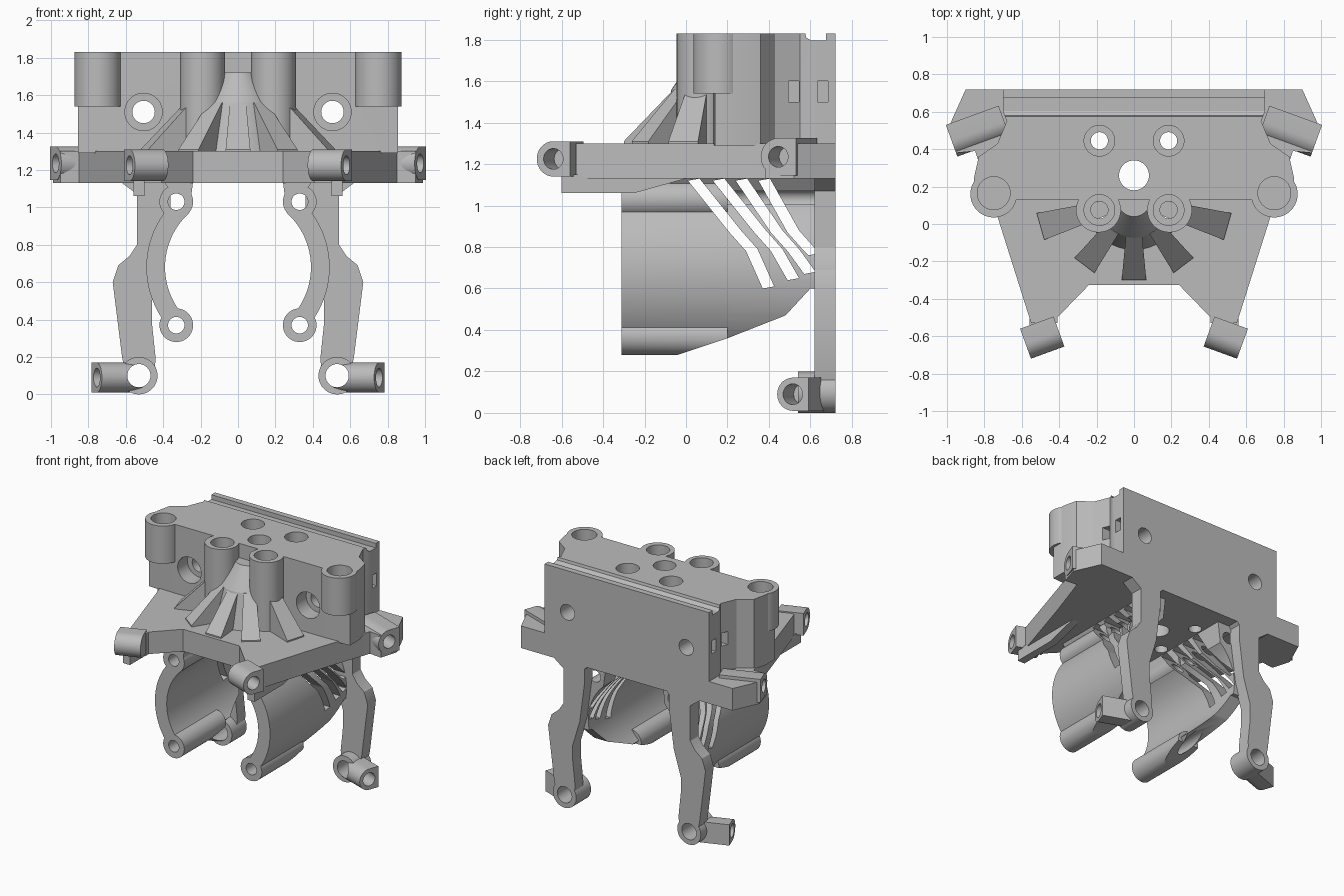
import bpy, bmesh
from math import sin, cos, radians, pi
from mathutils import Vector, Matrix

if "Cube" in bpy.data.objects:
    bpy.data.objects.remove(bpy.data.objects["Cube"])

grey = bpy.data.materials.new("plain grey")
grey.use_nodes = True
COLOUR = (0.5, 0.5, 0.5, 1)
grey.diffuse_color = COLOUR
for node in grey.node_tree.nodes:
    if node.type == "BSDF_PRINCIPLED":
        node.inputs["Base Color"].default_value = COLOUR
parts = []


def finish(name, bm, cutter=False):
    bmesh.ops.recalc_face_normals(bm, faces=bm.faces)
    mesh = bpy.data.meshes.new(name)
    bm.to_mesh(mesh)
    bm.free()
    mesh.materials.append(grey)
    obj = bpy.data.objects.new(name, mesh)
    bpy.context.scene.collection.objects.link(obj)
    obj.hide_render = cutter
    if not cutter:
        parts.append(obj)
    return obj


def prism(name, pts, axis, lo, hi, cutter=False):
    """Extrude a 2D outline along an axis."""
    place = {"x": lambda u, v, w: (w, u, v),
             "y": lambda u, v, w: (u, w, v),
             "z": lambda u, v, w: (u, v, w)}[axis]
    bm = bmesh.new()
    a = [bm.verts.new(place(u, v, lo)) for u, v in pts]
    b = [bm.verts.new(place(u, v, hi)) for u, v in pts]
    bm.faces.new(a)
    bm.faces.new(b)
    n = len(pts)
    for i in range(n):
        j = (i + 1) % n
        bm.faces.new((a[i], a[j], b[j], b[i]))
    return finish(name, bm, cutter)


def rod(name, p0, p1, r, r2=None, cutter=False):
    """Round bar or cone between two points."""
    p0, p1 = Vector(p0), Vector(p1)
    d = p1 - p0
    bm = bmesh.new()
    turn = d.to_track_quat("Z", "Y").to_matrix().to_4x4()
    bmesh.ops.create_cone(bm, cap_ends=True, segments=40, radius1=r,
                          radius2=r if r2 is None else r2, depth=d.length,
                          matrix=Matrix.Translation((p0 + p1) / 2) @ turn)
    return finish(name, bm, cutter)


def hole(p0, p1, r):
    return rod("hole_cutter", p0, p1, r, cutter=True)


def box_cut(x, y, z):
    pts = [(x[0], y[0]), (x[1], y[0]), (x[1], y[1]), (x[0], y[1])]
    return prism("box_cutter", pts, "z", *z, cutter=True)


def cut(objs, cutters):
    for obj in objs:
        for c in cutters:
            mod = obj.modifiers.new("cut", "BOOLEAN")
            mod.operation, mod.solver, mod.object = "DIFFERENCE", "EXACT", c
            with bpy.context.temp_override(object=obj, active_object=obj):
                bpy.ops.object.modifier_apply(modifier=mod.name)
    for c in cutters:
        bpy.data.objects.remove(c)


def mirror(*objs):
    for obj in objs:
        twin = obj.copy()
        twin.data = obj.data.copy()
        twin.data.transform(Matrix.Diagonal((-1, 1, 1, 1)))
        twin.data.flip_normals()
        twin.name = "right_" + obj.name
        obj.name = "left_" + obj.name
        bpy.context.scene.collection.objects.link(twin)
        parts.append(twin)


def sym(half):
    return half + [(-x, y) for x, y in reversed(half)]


def arc(cx, cz, r, a0, a1, n=24):
    angles = [radians(a0 + (a1 - a0) * i / n) for i in range(n + 1)]
    return [(cx + r * cos(a), cz + r * sin(a)) for a in angles]


def both(f):
    return [f(1), f(-1)]


# Main flange with arms and ears
flange = prism("flange", sym([(0.24, -0.325), (0.41, -0.5), (0.41, -0.53), (0.55, -0.53),
               (0.73, 0.04), (0.85, 0.39), (0.95, 0.38), (0.99, 0.52), (0.9, 0.72)]),
               "z", 1.13, 1.3)

# Upper block, wall with legs
block = prism("upper_block", sym([(0.66, 0.13), (0.855, 0.14), (0.855, 0.25), (0.83, 0.36),
              (0.73, 0.43), (0.68, 0.55), (0.7, 0.6), (0.7, 0.63)]), "z", 1.29, 1.83)
wall = prism("back_wall_and_legs", sym([(0.7, 1.83), (0.7, 1.13), (0.62, 1.13), (0.54, 1.07),
             (0.54, 0.8), (0.58, 0.74), (0.64, 0.69), (0.67, 0.6), (0.62, 0.2), (0.6, 0.1),
             (0.45, 0.1), (0.44, 0.19), (0.46, 0.38), (0.46, 0.5), (0.4, 0.7), (0.36, 1.0),
             (0.36, 1.11), (0.32, 1.15)]), "y", 0.62, 0.72)

# Bolt posts, corner bosses, central cone
posts = both(lambda s: rod("bolt_post", (s * 0.19, 0.075, 1.29), (s * 0.19, 0.075, 1.83), 0.12))
bosses = both(lambda s: rod("corner_boss", (s * 0.75, 0.16, 1.54), (s * 0.75, 0.16, 1.83), 0.125))
cones = [rod("cone_base", (0, 0.13, 1.29), (0, 0.13, 1.56), 0.27, 0.2),
         rod("cone_top", (0, 0.13, 1.56), (0, 0.13, 1.72), 0.2, 0.09)]

# Radial ribs, tapered toward the cone
for angle, reach in ((0, 0.43), (37, 0.44), (-37, 0.44), (74, 0.52), (-74, 0.52)):
    rib = prism("radial_rib", [(-0.12, 1.29), (-reach, 1.29), (-reach, 1.31),
                (-reach + 0.24, 1.56), (-0.12, 1.56)], "x", -0.5, 0.5)
    for v in rib.data.vertices:
        v.co.x *= 0.05 - 0.19 * v.co.y
    rib.data.transform(Matrix.Translation((0, 0.13, 0)) @ Matrix.Rotation(radians(angle), 4, "Z"))

# Vertical holes with counterbores
solids = [flange, block, *posts, *cones]
cutters = [hole((0, 0.26, 1), (0, 0.26, 2), 0.08)]
for y in (0.075, 0.445):
    for x in (-0.185, 0.185):
        cutters += [hole((x, y, 1), (x, y, 2), 0.046), hole((x, y, 1.7), (x, y, 2), 0.082)]
cut(solids, cutters)
cut([block, *bosses], both(lambda s: hole((s * 0.75, 0.165, 1.65), (s * 0.75, 0.165, 2), 0.088)))

# Through holes in the wall, rear groove, side slots
cutters = both(lambda s: hole((s * 0.505, -0.1, 1.51), (s * 0.505, 1, 1.51), 0.06))
cutters.append(prism("groove_cutter", [(0.57, 1.85), (0.58, 1.81), (0.605, 1.795),
                                       (0.675, 1.795), (0.675, 1.85)], "x", -1, 1, True))
for s in (1, -1):
    for y in (0.52, 0.66):
        cutters.append(box_cut((s * 0.62, s * 0.8), (y - 0.025, y + 0.025), (1.5, 1.6)))
cut([block, wall], cutters)
cut([block], both(lambda s: hole((s * 0.505, 0, 1.51), (s * 0.505, 0.25, 1.51), 0.1)))

# Clamp shell halves
shell = prism("clamp_shell", arc(0, 0.68, 0.49, -48, 48) + [(0.4, 1.14), (0.24, 1.14)]
              + arc(0, 0.68, 0.39, 48, -48), "y", -0.31, 0.63)
lower_lug = rod("clamp_lower_lug", (0.33, -0.31, 0.37), (0.33, 0.2, 0.37), 0.09)
upper_lug = rod("clamp_upper_lug", (0.33, -0.31, 1.03), (0.33, 0.2, 1.03), 0.09)
cut([shell, lower_lug], [prism("underside_cutter", [(-0.04, 0.28), (0.2, 0.36), (0.48, 0.47),
    (0.6, 0.6), (0.8, 0.6), (0.8, 0.1), (-0.04, 0.1)], "x", 0.1, 0.7, True)])
cut([shell, lower_lug, upper_lug],
    [hole((0.33, -0.5, z), (0.33, 0.7, z), 0.044) for z in (0.37, 1.03)])

# Diagonal vents through the shell
vents = []
for top, mid, end, low in ((0.01, 0.21, 0.37, 0.6), (0.13, 0.33, 0.49, 0.64),
                           (0.24, 0.41, 0.57, 0.67), (0.35, 0.49, 0.59, 0.76)):
    path = [(top, 1.12), (mid, 0.87), (mid + 0.08, 0.78), (end, low)]
    outline = path + [(y + 0.055, z + 0.01) for y, z in reversed(path)]
    vents.append(prism("vent_cutter", outline, "x", 0.15, 0.7, True))
cut([shell, upper_lug], vents)
mirror(shell, lower_lug, upper_lug)

# Angled screw lugs on arms, ears and feet
ANGLE = radians(-20)
AIM = Vector((cos(ANGLE), sin(ANGLE), 0))
for name, tip, length, r in (("arm_lug", (0.58, -0.64, 1.225), 0.19, 0.085),
                             ("ear_lug", (0.975, 0.445, 1.235), 0.3, 0.09),
                             ("foot_lug", (0.755, 0.515, 0.09), 0.24, 0.08)):
    profile = [(r, -r), (r, r)] + arc(0, 0, r, 90, 270, 16)
    lug = prism(name, profile, "x", -length, 0)
    lug.data.transform(Matrix.Translation(tip) @ Matrix.Rotation(ANGLE, 4, "Z"))
    tip = Vector(tip)
    bore = hole(tip + AIM * 0.1, tip - AIM * 0.15, 0.05)
    cut([lug, flange] if name == "ear_lug" else [lug], [bore])
    if name == "ear_lug":
        mirrored = tip * 1
        mirrored.x *= -1
        back = Vector((-AIM.x, AIM.y, 0))
        cut([flange], [hole(mirrored + back * 0.1, mirrored - back * 0.15, 0.05)])
    if name == "foot_lug":
        cut([lug], [hole((0.53, 0, 0.1), (0.53, 1, 0.1), 0.062)])
    mirror(lug)

# Foot tubes and their bores
foot = rod("foot_tube", (0.53, 0.54, 0.1), (0.53, 0.72, 0.1), 0.1)
cut([foot], [hole((0.53, 0, 0.1), (0.53, 1, 0.1), 0.062)])
cut([wall], both(lambda s: hole((s * 0.53, 0, 0.1), (s * 0.53, 1, 0.1), 0.062)))
mirror(foot)

# Runners under the arms
runner = prism("arm_runner", [(-0.6, 1.15), (-0.6, 1.06), (-0.25, 1.06), (0, 1.13), (0, 1.15)],
               "x", 0.5, 0.56)
mirror(runner)

# Smooth shading with sharp edges kept
for obj in bpy.context.selected_objects:
    obj.select_set(False)
for obj in parts:
    obj.select_set(True)
bpy.context.view_layer.objects.active = parts[0]
bpy.ops.object.shade_smooth_by_angle(angle=radians(30))
